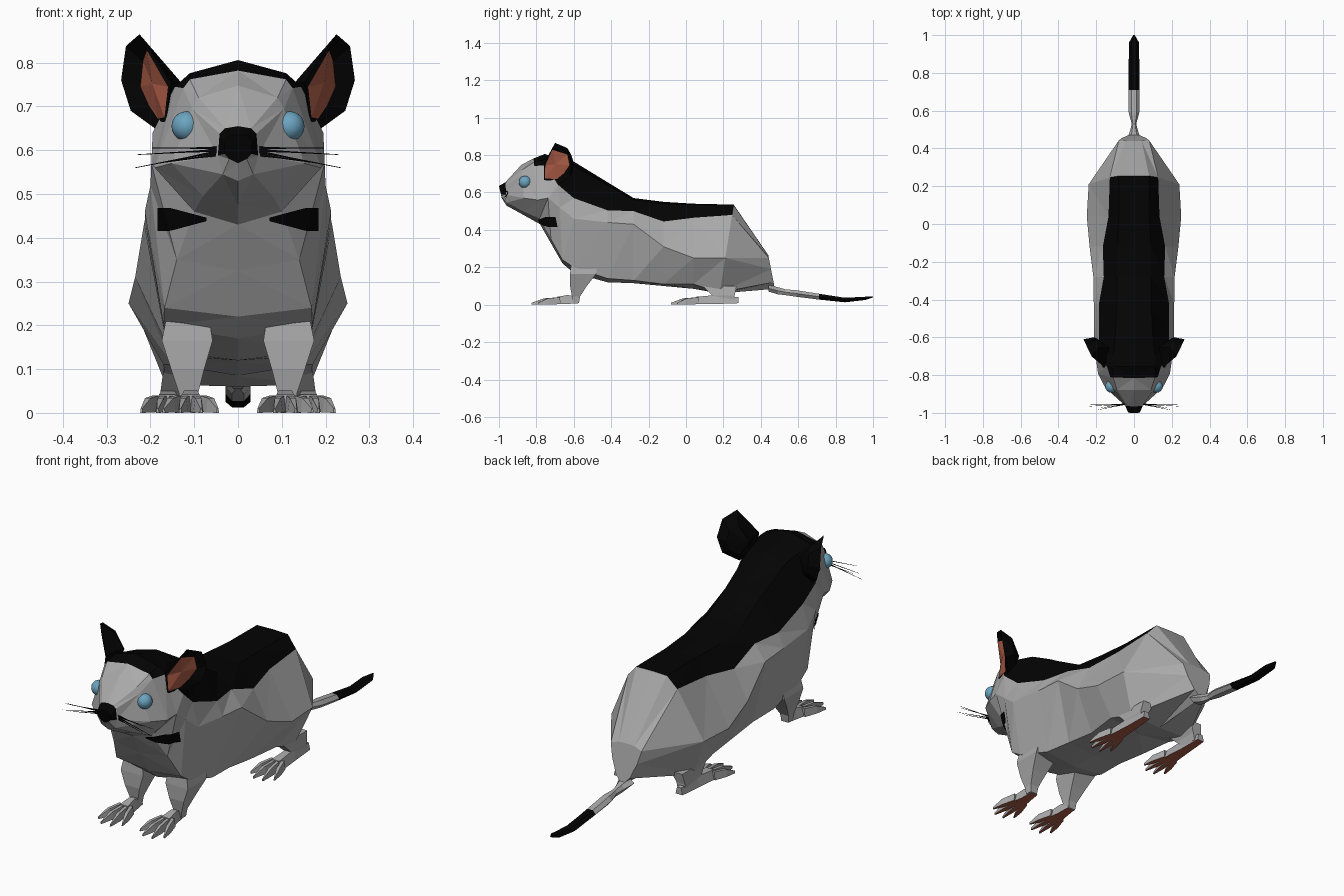
import bpy, bmesh, math
from mathutils import Vector
from mathutils.bvhtree import BVHTree

if "Cube" in bpy.data.objects:
    bpy.data.objects.remove(bpy.data.objects["Cube"])


def material(name, r, g, b):
    m = bpy.data.materials.new(name)
    m.diffuse_color = (r, g, b, 1)
    m.use_nodes = True
    m.node_tree.nodes["Principled BSDF"].inputs["Base Color"].default_value = m.diffuse_color
    return m


GREY = material("grey_fur", .40, .40, .40)
BLACK = material("black_fur", .001, .001, .001)
PINK = material("bare_skin", .40, .105, .06)
BLUE = material("eye_blue", .15, .37, .53)


def finish(name, bm, mats, rule=None, smooth=False):
    bmesh.ops.recalc_face_normals(bm, faces=bm.faces)
    for f in bm.faces:
        f.smooth = smooth
        if rule:
            f.material_index = rule(f)
    me = bpy.data.meshes.new(name)
    bm.to_mesh(me)
    for m in mats:
        me.materials.append(m)
    ob = bpy.data.objects.new(name, me)
    bpy.context.collection.objects.link(ob)
    return ob


def loft(bm, rings, paint=None):
    """Skin a list of equal rings and close both ends."""
    vs = [[bm.verts.new(p) for p in r] for r in rings]
    n = len(rings[0])
    for i in range(len(vs) - 1):
        for j in range(n):
            k = (j + 1) % n
            f = bm.faces.new((vs[i][j], vs[i][k], vs[i + 1][k], vs[i + 1][j]))
            if paint:
                f.material_index = paint(i, j)
    bm.faces.new(vs[0])
    end = bm.faces.new(vs[-1])
    if paint:
        end.material_index = paint(len(vs) - 1, 0)


# Sections: y_top, y_bottom, z_top, then x,z of spine edge, patch edge,
# widest point and lower edge, then z_bottom
TRUNK = [
    (.44, .475, .265, .04, .263, .08, .25, .065, .19, .035, .12, .085),
    (.255, .18, .535, .08, .533, .128, .48, .24, .25, .165, .065, .06),
    (.04, .04, .54, .08, .535, .135, .465, .25, .25, .17, .11, .085),
    (-.12, -.12, .55, .09, .54, .165, .445, .235, .31, .15, .11, .10),
    (-.28, -.28, .57, .09, .56, .16, .50, .215, .43, .15, .13, .115),
    (-.42, -.42, .655, .09, .64, .185, .505, .213, .44, .16, .14, .12),
    (-.60, -.60, .765, .10, .74, .185, .57, .213, .46, .17, .20, .17),
]
HEAD = [
    (-.69, -.66, .785, .11, .76, .195, .64, .20, .52, .168, .24, .22),
    (-.755, -.72, .806, .11, .776, .145, .745, .198, .57, .14, .35, .325),
    (-.815, -.78, .782, .11, .762, .125, .742, .19, .56, .10, .46, .43),
    (-.88, -.86, .748, .09, .72, .105, .695, .152, .57, .08, .495, .475),
    (-.965, -.96, .655, .03, .65, .042, .638, .046, .588, .035, .545, .53),
    (-1.0, -.985, .635, .02, .635, .032, .62, .03, .592, .02, .58, .57),
]


def body_ring(s):
    yt, yb, zt, zb = s[0], s[1], s[2], s[11]
    half = [(0, zt)] + [(s[k], s[k + 1]) for k in (3, 5, 7, 9)] + [(0, zb)]
    ring = half + [(-x, z) for x, z in half[4:0:-1]]
    return [(x, yt + (yb - yt) * (zt - z) / (zt - zb), z) for x, z in ring]


def body_paint(i, j):
    back = 1 <= i <= 8 and j in (0, 1, 8, 9)
    nose = i >= 11 and j in (0, 1, 2, 7, 8, 9)
    return 1 if back or nose else 0


bm = bmesh.new()
loft(bm, [body_ring(s) for s in TRUNK + HEAD], body_paint)
bmesh.ops.triangulate(bm, faces=[f for f in bm.faces if len(f.verts) == 4])
body = finish("body", bm, [GREY, BLACK])
bm.normal_update()
surface = BVHTree.FromBMesh(bm)

# Tail: y, z, half width, half height
TAIL = [(.44, .088, .04, .02), (.49, .075, .022, .022), (.53, .067, .012, .018),
        (.59, .06, .028, .02), (.71, .043, .028, .018), (.85, .025, .028, .014),
        (.96, .034, .027, .01), (1.0, .042, .004, .003)]
bm = bmesh.new()
loft(bm, [[(rx * math.cos(a * math.pi / 3), y, z + rz * math.sin(a * math.pi / 3))
           for a in range(6)] for y, z, rx, rz in TAIL],
     lambda i, j: int(i >= 4))
finish("tail", bm, [GREY, BLACK])


def slab(x, y, z, hx, hy):
    """Level ring for leg sections."""
    return [(x + a * hx, y + b * hy, z) for a, b in ((-1, -1), (1, -1), (1, 1), (-1, 1))]


def cross(x, y, d, hw, z0, z1):
    """Upright ring across direction d for foot sections."""
    nx, ny = -d.y, d.x
    return [(x + nx * hw, y + ny * hw, z0), (x - nx * hw, y - ny * hw, z0),
            (x - nx * hw * .6, y - ny * hw * .6, z1), (x + nx * hw * .6, y + ny * hw * .6, z1)]


def foot(name, x, heel, palm, toe):
    bm = bmesh.new()
    fwd = Vector((0, -1))
    loft(bm, [cross(x, heel, fwd, .018, .008, .04),
              cross(x, (heel + palm) / 2, fwd, .024, .004, .052),
              cross(x, palm, fwd, .034, .003, .042)])
    for k in range(4):                                    # toes fan out
        t = k - 1.5
        d = Vector((t * .2, -1)).normalized()
        length = (palm - toe) * (1 if abs(t) < 1 else .8)
        bx, by = x + t * .018, palm + .015
        loft(bm, [cross(bx + d.x * q * length, by + d.y * q * length, d, w, z0, z1)
                  for q, w, z0, z1 in ((0, .012, .003, .04), (.6, .012, .001, .034),
                                       (1.08, .003, 0, .01))])
    finish(name, bm, [GREY, PINK], lambda f: int(f.normal.z < -.7))


# Ear outline and the edge of its bare inside
EAR_RIM = [(.165, -.76, .663), (.153, -.76, .755), (.225, -.70, .865), (.256, -.635, .838),
           (.267, -.61, .76), (.245, -.618, .69), (.19, -.665, .65)]
EAR_SKIN = [(.168, -.755, .675), (.160, -.752, .745), (.208, -.715, .828), (.217, -.633, .803),
            (.223, -.622, .745), (.205, -.65, .705), (.183, -.69, .672)]

for side, s in (("left", -1), ("right", 1)):
    # Legs
    bm = bmesh.new()
    loft(bm, [slab(s * .115, -.545, .21, .05, .07), slab(s * .116, -.55, .165, .058, .07),
              slab(s * .115, -.575, .10, .038, .045), slab(s * .113, -.588, .045, .022, .022),
              slab(s * .113, -.588, .01, .018, .016)])
    finish(side + "_front_leg", bm, [GREY])
    bm = bmesh.new()
    loft(bm, [slab(s * .14, .18, .10, .03, .09), slab(s * .155, .20, .05, .022, .06),
              slab(s * .157, .22, .015, .016, .04)])
    finish(side + "_hind_leg", bm, [GREY])
    foot(side + "_front_foot", s * .108, -.575, -.69, -.83)
    foot(side + "_hind_foot", s * .16, .28, .05, -.085)

    # Ear: dark rim and rounded back, bare inside
    bm = bmesh.new()

    def vert(p):
        return bm.verts.new((s * p[0], p[1], p[2]))
    base = Vector((.13, -.655, .755))
    rim, skin = [vert(p) for p in EAR_RIM], [vert(p) for p in EAR_SKIN]
    back = [vert(Vector(p).lerp(base, .4) + Vector((0, .028, 0))) for p in EAR_RIM]
    root, cup = vert(base), vert((.196, -.696, .752))
    for k in range(7):
        n = (k + 1) % 7
        bm.faces.new((back[k], back[n], root))
        bm.faces.new((rim[k], rim[n], back[n], back[k]))
        bm.faces.new((rim[k], rim[n], skin[n], skin[k]))
        bm.faces.new((skin[k], skin[n], cup)).material_index = 1
    finish(side + "_ear", bm, [BLACK, PINK])

    # Eye
    bm = bmesh.new()
    bmesh.ops.create_uvsphere(bm, u_segments=16, v_segments=10, radius=.034)
    bmesh.ops.translate(bm, verts=bm.verts, vec=(s * .118, -.86, .655))
    finish(side + "_eye", bm, [BLUE], smooth=True)

    # Whiskers, thick at the pad and fine at the tip
    bm = bmesh.new()
    for y, z, dx, dy, dz in ((-.955, .597, .19, -.01, -.037), (-.955, .60, .185, .0, -.01),
                             (-.955, .59, .14, -.02, -.02), (-.955, .605, .15, -.03, .0)):
        a, tip = Vector((s * .045, y, z)), Vector((s * (.045 + dx), y + dy, z + dz))
        loft(bm, [[p + Vector((0, r * math.cos(t), r * math.sin(t)))
                   for t in (0, 2.094, 4.189)]
                  for p, r in ((a, .004), (a.lerp(tip, .35), .002), (tip, .0008))])
    finish(side + "_whiskers", bm, [BLACK])

    # Dark throat patch laid on the surface, pointed towards the middle
    bm = bmesh.new()
    rows = []
    for k in range(25):
        x = .07 + .112 * k / 24
        h = min(.026, .004 + .03 * k / 24)
        row = []
        for m in range(9):
            z = .442 + (m / 4 - 1) * h
            hit = surface.ray_cast(Vector((s * x, -2, z)), Vector((0, 1, 0)))[0]
            row.append(bm.verts.new(hit + Vector((s * .002, -.008, 0))))
        rows.append(row)
    for a, b in zip(rows, rows[1:]):
        for m in range(8):
            bm.faces.new((a[m], a[m + 1], b[m + 1], b[m]))
    finish(side + "_throat_patch", bm, [BLACK])
